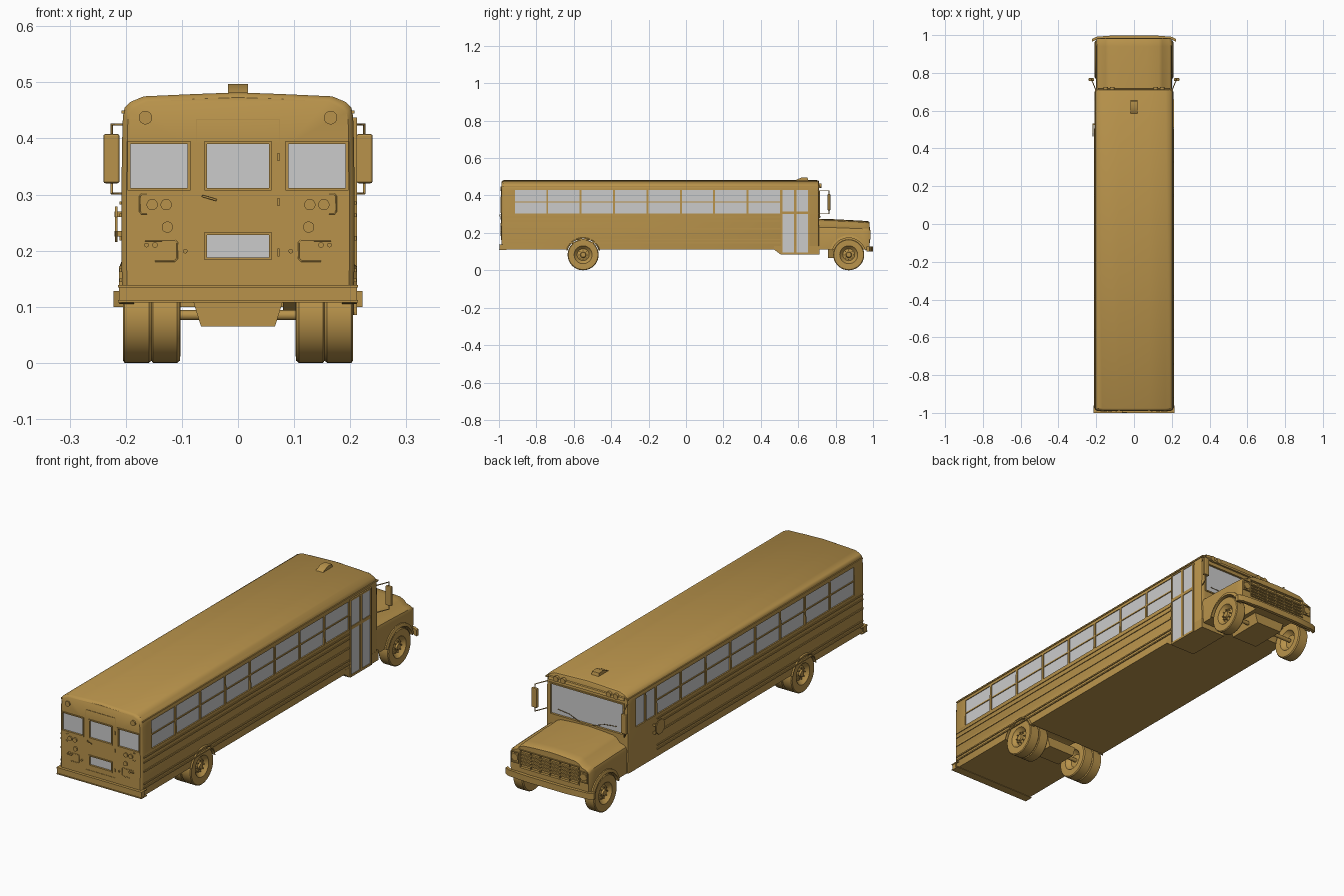
import bpy, bmesh, math
from mathutils import Matrix, Vector

if "Cube" in bpy.data.objects:
    bpy.data.objects.remove(bpy.data.objects["Cube"])

paint = bpy.data.materials.new("paint")
paint.diffuse_color = (0.48, 0.29, 0.07, 1)
paint.use_nodes = True
paint.node_tree.nodes["Principled BSDF"].inputs["Base Color"].default_value = paint.diffuse_color
glass = bpy.data.materials.new("glass")
glass.diffuse_color = (0.57, 0.57, 0.57, 1)
glass.use_nodes = True
glass.node_tree.nodes["Principled BSDF"].inputs["Base Color"].default_value = glass.diffuse_color


def finish(name, bm, mat=paint, smooth=True):
    bmesh.ops.recalc_face_normals(bm, faces=bm.faces)
    me = bpy.data.meshes.new(name)
    bm.to_mesh(me)
    bm.free()
    ob = bpy.data.objects.new(name, me)
    bpy.context.collection.objects.link(ob)
    me.materials.append(mat)
    if smooth:
        shade(ob)
    return ob


def select(ob):
    bpy.ops.object.select_all(action='DESELECT')
    ob.select_set(True)
    bpy.context.view_layer.objects.active = ob


def shade(ob):
    select(ob)
    bpy.ops.object.shade_smooth_by_angle(angle=math.radians(35))


def boxes(name, specs, mat=paint):
    bm = bmesh.new()
    for x0, x1, y0, y1, z0, z1 in specs:
        m = Matrix.Translation(((x0+x1)/2, (y0+y1)/2, (z0+z1)/2)) @ Matrix.Diagonal((x1-x0, y1-y0, z1-z0, 1))
        bmesh.ops.create_cube(bm, size=1, matrix=m)
    return finish(name, bm, mat, False)


def both(specs):
    return list(specs) + [(-b, -a, *r) for a, b, *r in specs]


def frame(x0, x1, z0, z1, w, y0, y1):
    return [(x0-w, x1+w, y0, y1, z1, z1+w), (x0-w, x1+w, y0, y1, z0-w, z0),
            (x0-w, x0, y0, y1, z0, z1), (x1, x1+w, y0, y1, z0, z1)]


def loft(name, rings, mat=paint):
    bm = bmesh.new()
    vs = [[bm.verts.new(p) for p in r] for r in rings]
    n = len(vs[0])
    for a, b in zip(vs, vs[1:]):
        for i in range(n):
            bm.faces.new((a[i], a[(i+1) % n], b[(i+1) % n], b[i]))
    bm.faces.new(vs[0])
    bm.faces.new(vs[-1])
    return finish(name, bm, mat)


def discs(name, items, axis, depth, seg=20, mat=paint):
    bm = bmesh.new()
    for p, r in items:
        rot = Vector((0, 0, 1)).rotation_difference(Vector(axis)).to_matrix().to_4x4()
        m = Matrix.Translation(p) @ rot @ Matrix.Rotation(math.pi/seg, 4, 'Z')
        bmesh.ops.create_cone(bm, cap_ends=True, segments=seg, radius1=r, radius2=r, depth=depth, matrix=m)
    return finish(name, bm, mat)


def tubes(name, paths, r):
    cu = bpy.data.curves.new(name, 'CURVE')
    cu.dimensions = '3D'
    cu.bevel_depth, cu.bevel_resolution, cu.use_fill_caps = r, 1, True
    for path in paths:
        sp = cu.splines.new('POLY')
        sp.points.add(len(path)-1)
        for pt, p in zip(sp.points, path):
            pt.co = (*p, 1)
    ob = bpy.data.objects.new(name, cu)
    bpy.context.collection.objects.link(ob)
    cu.materials.append(paint)
    select(ob)
    bpy.ops.object.convert(target='MESH')


def cut(ob, cutter):
    cutter.hide_render = True
    mod = ob.modifiers.new("cut", 'BOOLEAN')
    mod.operation, mod.solver, mod.object = 'DIFFERENCE', 'EXACT', cutter
    select(ob)
    bpy.ops.object.modifier_apply(modifier=mod.name)
    bpy.data.objects.remove(cutter)


def section(half, y, inset=0, dz=0, base=0.11):
    pts = half + [(-x, z) for x, z in reversed(half) if x > 0]
    return [(x*(1-inset/0.208), y, base+(z-base)*(1-inset/0.37+dz)) for x, z in pts]


# Passenger body with rounded ends
BODY = [(.206, .11), (.208, .2), (.208, .3), (.206, .42), (.205, .44), (.202, .455), (.192, .465),
        (.168, .475), (.08, .479), (0, .482)]
body = loft("bus_body", [section(BODY, y, i) for y, i in
            [(-.987, .009), (-.983, .004), (-.976, 0), (.70, 0), (.709, .004), (.712, .009)]])

# Window openings, wheel well and glass
side = [(-.915+i*.1785, -.915+i*.1785+.168) for i in range(8)]
driver = [(.515, .58), (.59, .655)]
rear = [(-.192, -.09, .312, .39), (-.055, .055, .312, .39), (.09, .192, .312, .39), (-.055, .055, .188, .228)]
holes, panes = [], []
for s, y0, y1 in [(s, *w) for s in (1, -1) for w in side] + [(-1, *w) for w in driver]:
    for lst, a, b in ((holes, .2, .22), (panes, .195, .202)):
        lst.append((min(s*a, s*b), max(s*a, s*b), y0, y1, .303, .43))
for x0, x1, z0, z1 in rear:
    holes.append((x0, x1, -1.01, -.980, z0, z1))
    panes.append((x0, x1, -.982, -.975, z0, z1))
holes.append((-.182, .182, .704, .73, .285, .42))
panes.append((-.182, .182, .70, .706, .285, .42))
cut(body, boxes("window_cutter", holes))
cut(body, discs("wheel_well_cutter", [((0, -.55, .083), .09)], (1, 0, 0), .6, 40))
shade(body)
boxes("window_glass", panes, glass)
boxes("window_sash_bars", both([(.2, .2055, a, b, .363, .369) for a, b in side]))

# Rub rails, drip rails and bumper at the rear
boxes("side_rails", both([(.2, .2115, -.975, .505, z-h, z+h) for z, h in
      ((.285, .003), (.263, .003), (.222, .004), (.165, .003), (.147, .003))]))
boxes("drip_rails", both([(.195, .2075, -.978, .715, .444, .45)]))
boxes("rear_bumper", [(-.212, .212, -.997, -.975, .108, .135), (-.214, .214, -1.0, -.96, .134, .139),
                      (-.214, .214, -1.0, -.96, .108, .112)])

# Rear wall: emergency door, window frames and lamps
fr = frame(-.073, .073, .163, .433, .002, -.989, -.98)
for w in rear:
    fr += frame(*w, .005, -.991, -.98)
boxes("rear_door_and_window_frames", fr)
boxes("rear_door_hinges", [(.07, .075, -.991, -.985, z, z+.014) for z in (.19, .28, .36)])
lamps = [(.153, .282, .01), (.128, .282, .01), (.126, .242, .01), (.165, .437, .012),
         (.148, .21, .005), (.163, .21, .004), (.094, .199, .004)]
discs("rear_lamps", [((s*x, -.988, z), r) for s in (1, -1) for x, z, r in lamps], (0, 1, 0), .01)
trim = []
for s in (1, -1):
    trim.append([(s*x, -.9875, z) for x, z in ((.162, .301), (.172, .301), (.175, .297), (.175, .27), (.172, .266), (.162, .266))])
    trim.append([(s*x, -.9875, z) for x, z in ((.166, .218), (.112, .218), (.108, .214), (.108, .186), (.113, .181), (.148, .181))])
tubes("rear_trim", trim, .0015)
tubes("rear_door_handle", [[(-.063, -.99, .297), (-.062, -.996, .297), (-.038, -.996, .29)]], .002)

# Entry door and step well on the right
loft("entry_step", [[(x, y, z) for y, z in ((.47, .112), (.505, .085), (.715, .085), (.715, .13), (.47, .13))]
                    for x in (.08, .207)])
leaves = [(.515, .577), (.591, .652)]
boxes("entry_door_glass", [(.19, .2087, a, b, z0, z1) for a, b in leaves for z0, z1 in ((.095, .3), (.315, .43))], glass)
boxes("entry_door_frame",
      [(.195, .212, a, b, .085, .437) for a, b in ((.508, .515), (.577, .5835), (.5845, .591), (.652, .66))] +
      [(.195, .2115, .51, .658, a, b) for a, b in ((.085, .095), (.3, .315), (.43, .437))])

# Windscreen frame, visor, warning lamps and wipers
boxes("windscreen_frame", frame(-.182, .182, .285, .42, .006, .70, .716))
loft("front_visor", [[(x, y, z) for y, z in ((.69, .438), (.72, .44), (.717, .452), (.69, .466))] for x in (-.19, .19)])
discs("front_warning_lamps", [((s*x, .713, .452), .012) for s in (1, -1) for x in (.15, .115)], (0, 1, 0), .022)
tubes("wipers", [[(s*.02, .718, .282), (s*.09, .713, .305), (s*.15, .71, .31)] for s in (1, -1)], .0013)

# Roof beacon
loft("roof_beacon", [[(x, y, z) for y, z in ((.58, .478), (.585, .482), (.62, .497), (.65, .495), (.655, .478))]
                     for x in (-.018, .018)])

# Engine hood and fenders
HOOD = [(.199, .11), (.2, .218), (.196, .23), (.186, .237), (.166, .243), (.15, .26), (.132, .268), (.07, .273), (0, .276)]
hood = loft("hood", [section(HOOD, y, i, d) for y, i, d in
            [(.70, 0, 0), (.80, 0, -.02), (.94, 0, -.065), (.974, .001, -.08), (.981, .004, -.1)]])
cut(hood, discs("front_well_cutter", [((0, .87, .083), .094)], (1, 0, 0), .6, 40))
cut(hood, boxes("grille_cutter", [(-.147, .147, .972, 1.0, .15, .228)]))
shade(hood)

# Grille and headlights
boxes("grille_bars", [(-.147, .147, .97, .981, z-.003, z+.003) for z in (.166, .181, .196, .211)] +
      [(x-.002, x+.002, .97, .979, .15, .228) for x in (-.098, -.049, 0, .049, .098)])
boxes("grille_surround", frame(-.147, .147, .15, .228, .004, .97, .985) +
      both(frame(.156, .19, .168, .212, .003, .97, .986)))
discs("headlights", [((s*.173, .98, .19), .016) for s in (1, -1)], (0, 1, 0), .012, 24)

# Front bumper, gently bowed
loft("front_bumper", [[(x, y, .1), (x, y, .128), (x, y-.015, .128), (x, y-.015, .1)]
                      for x, y in ((-.222, .98), (-.2, .991), (-.1, .999), (.1, .999), (.2, .991), (.222, .98))])

# Wheel arch lips
for s, side_name in ((1, "right"), (-1, "left")):
    for y, r0, r1, x1, end in ((-.55, .086, .093, .212, "rear"), (.87, .09, .104, .21, "front")):
        rings = []
        for i in range(25):
            a = math.radians(15 + i*150/24)
            rings.append([(s*x, y+r*math.cos(a), .083+r*math.sin(a)) for x, r in
                          ((.185, r0), (.185, r1), (x1-.005, r1), (x1, r0+.002), (x1, r0))])
        loft(f"{end}_{side_name}_wheel_arch", rings)

# Wheels: lathed tyre and rim with lug nuts
WHEEL = [(-.004, 0), (-.004, .013), (-.012, .016), (-.018, .032), (-.008, .043), (-.001, .048), (0, .066), (0, .079),
         (-.003, .083), (-.046, .083), (-.051, .079), (-.052, .066), (-.05, .048), (-.04, .043), (-.03, .03), (-.03, 0)]


def wheel(name, s, x, y):
    bm = bmesh.new()
    vs = [bm.verts.new((s*(x+dx), y, .083+r)) for dx, r in WHEEL]
    es = [bm.edges.new(e) for e in zip(vs, vs[1:])]
    bmesh.ops.spin(bm, geom=vs+es, cent=(0, y, .083), axis=(1, 0, 0), angle=2*math.pi, steps=40, use_duplicate=False)
    bmesh.ops.remove_doubles(bm, verts=bm.verts, dist=.0003)
    finish(name, bm)
    discs(name + "_lugs", [((s*(x-.012), y+.024*math.cos(k*math.pi/4), .083+.024*math.sin(k*math.pi/4)), .003)
                           for k in range(8)], (1, 0, 0), .01, 6)


for s, n in ((1, "right"), (-1, "left")):
    wheel(f"front_{n}_wheel", s, .205, .87)
    wheel(f"rear_{n}_outer_wheel", s, .205, -.55)
    wheel(f"rear_{n}_inner_wheel", s, .1545, -.55)

# Axles, differential and engine pan
discs("axles", [((0, y, .085), .009) for y in (-.55, .87)], (1, 0, 0), .34, 16)
PAN = [(-.066, .065), (.066, .065), (.08, .11), (-.08, .11)]
loft("differential", [[(x, y, z) for x, z in PAN] for y in (-.6, -.5)])
loft("engine_pan", [[(x, y, z) for x, z in PAN] for y in (.76, .93)])
boxes("engine_block", [(-.1, .1, .74, .96, .11, .2)])

# Side mirrors on tubular brackets
for n, spec in zip(("right", "left"), both([(.211, .24, .757, .772, .32, .408)])):
    s = 1 if n == "right" else -1
    bev = boxes(f"{n}_mirror", [spec]).modifiers.new("bevel", 'BEVEL')
    bev.width, bev.segments = .004, 2
    tubes(f"{n}_mirror_bracket", [[(s*.2, .705, .425), (s*.225, .765, .425), (s*.225, .765, .302), (s*.2, .705, .302)]], .0025)

# Folding octagonal sign on the left
discs("octagon_sign", [((-.217, .495, .247), .034)], (1, 0, 0), .004, 8)
boxes("sign_hinges", [(-.22, -.205, .525, .533, z, z+.01) for z in (.225, .26)])
